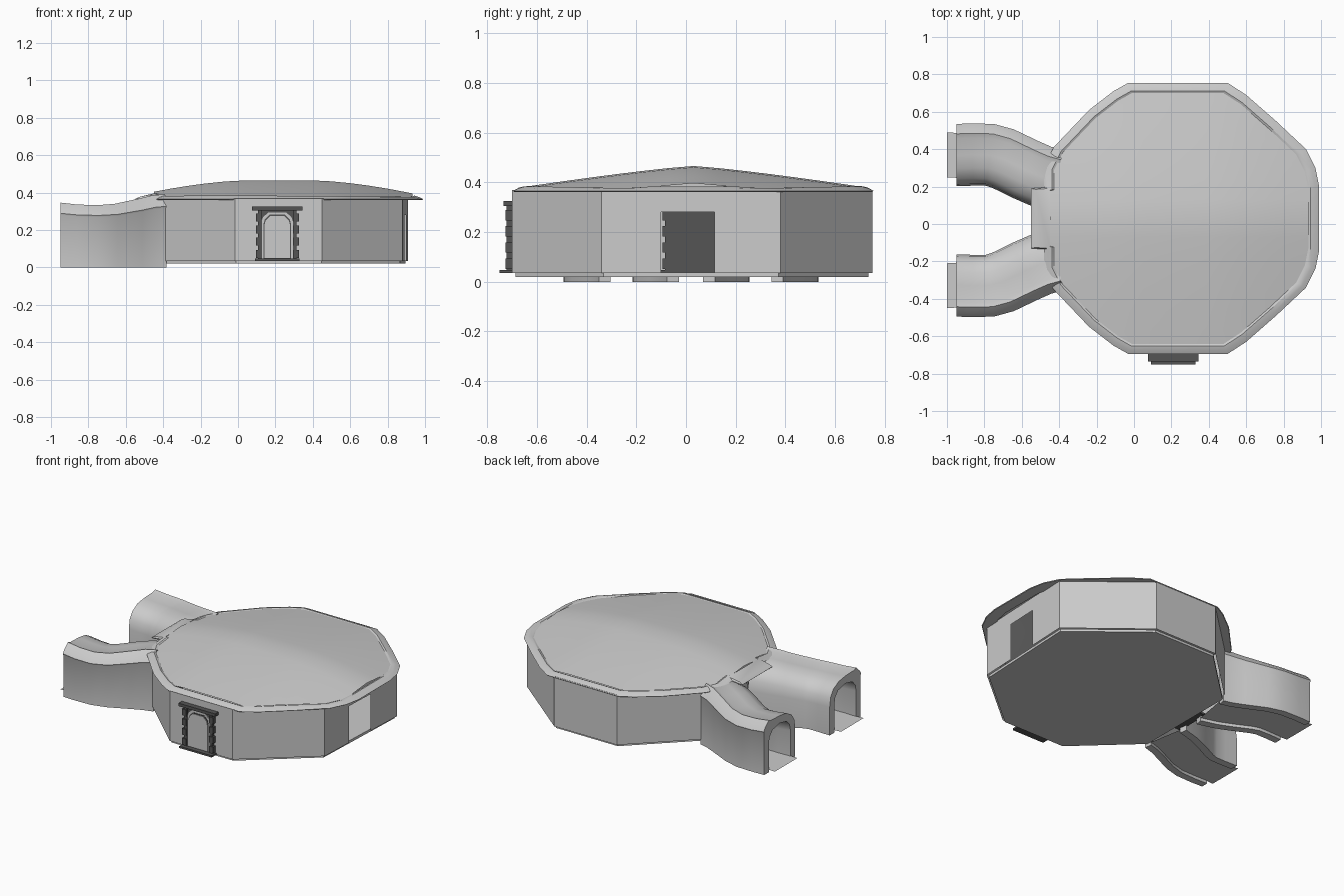
import bpy, bmesh, math
from mathutils import Vector, Matrix

if "Cube" in bpy.data.objects:
    bpy.data.objects.remove(bpy.data.objects["Cube"])

CX, CY = 0.22, 0.025          # middle of the main building
WALL_Z0, WALL_Z1 = 0.035, 0.37


def material(name, v):
    m = bpy.data.materials.new(name)
    m.diffuse_color = (v, v, v, 1)
    m.use_nodes = True
    m.node_tree.nodes["Principled BSDF"].inputs["Base Color"].default_value = m.diffuse_color
    return m


GREY = material("plaster_grey", 0.6)
DARK = material("dark_timber", 0.09)


def make(name, verts, faces, mat, smooth=False, fix=True):
    me = bpy.data.meshes.new(name)
    me.from_pydata([tuple(v) for v in verts], [], faces)
    me.materials.append(mat)
    ob = bpy.data.objects.new(name, me)
    bpy.context.collection.objects.link(ob)
    if fix:
        bm = bmesh.new()
        bm.from_mesh(me)
        bmesh.ops.recalc_face_normals(bm, faces=bm.faces)
        bm.to_mesh(me)
        bm.free()
    if smooth:
        bpy.ops.object.select_all(action='DESELECT')
        ob.select_set(True)
        bpy.context.view_layer.objects.active = ob
        bpy.ops.object.shade_smooth_by_angle(angle=math.radians(32))
    return ob


def prism(name, pts, z0, z1, mat):
    n = len(pts)
    v = [(x, y, z0) for x, y in pts] + [(x, y, z1) for x, y in pts]
    f = [(i, (i + 1) % n, (i + 1) % n + n, i + n) for i in range(n)]
    return make(name, v, f + [tuple(range(n)), tuple(range(n, 2 * n))], mat)


def scaled(pts, s):
    return [(CX + (x - CX) * s, CY + (y - CY) * s) for x, y in pts]


# eight-sided wall shell, with a doorway in the right-hand wall (index 2)
PLAN = [(-0.015, -0.70), (0.45, -0.70), (0.88, -0.34), (0.91, 0.38),
        (0.45, 0.75), (-0.015, 0.75), (-0.40, 0.38), (-0.40, -0.34)]
wv, wf = [], []


def panel(p, q, z0, z1):
    b = len(wv)
    wv.extend([(*p, z0), (*q, z0), (*q, z1), (*p, z1)])
    wf.append((b, b + 1, b + 2, b + 3))


for i, p in enumerate(PLAN):
    p, q = Vector(p), Vector(PLAN[(i + 1) % 8])
    if i == 2:
        a, b = p.lerp(q, 0.333), p.lerp(q, 0.632)
        panel(p, a, WALL_Z0, WALL_Z1)
        panel(b, q, WALL_Z0, WALL_Z1)
        panel(a, b, 0.28, WALL_Z1)
    else:
        panel(p, q, WALL_Z0, WALL_Z1)
make("walls", wv, wf, GREY, fix=False)
prism("floor_slab", scaled(PLAN, 0.98), 0.02, 0.037, GREY)

# roof outline, mirrored about the ridge
HALF = [(0.99, .17), (0.97, .27), (0.92, .37), (0.76, .52), (0.6, .66), (0.5, .725),
        (-0.03, .725), (-.11, .68), (-.24, .58), (-.43, .38), (-.48, .28),
        (-.48, .165), (-.55, .16)]
RC = 0.03
OUT = [(x, RC + y) for x, y in HALF] + [(x, RC - y) for x, y in reversed(HALF)]


def roof_z(x, y):
    a = abs(y - RC) / 0.72
    b = max(0, abs(x - CX) - 0.17) / 0.6
    return max(0.372, 0.465 - 0.09 * a ** 1.2 - 0.082 * b ** 1.6)


def ring(s):
    pts = scaled(OUT, s)
    return [(max(x, -0.45), y) for x, y in pts] if s < 0.95 else pts


# rolled eave
rv, rf = [], []
n = len(OUT)
LEVELS = [(0.9, None), (0.995, -0.010), (1.0, -0.006), (0.97, 0.004),
          (0.94, 0.006), (0.915, -0.006)]
for s, dz in LEVELS:
    for x, y in ring(s):
        rv.append((x, y, 0.362 if dz is None else roof_z(x, y) + dz))
for k in range(len(LEVELS) - 1):
    for i in range(n):
        j = (i + 1) % n
        rf.append((k * n + i, k * n + j, (k + 1) * n + j, (k + 1) * n + i))
make("roof_eave", rv, rf, GREY, True, fix=False)

# shallow ridged dome, cut into a grid and lifted
bm = bmesh.new()
bm.faces.new([bm.verts.new((x, y, 0)) for x, y in reversed(ring(0.925))])
cuts = [((x, 0, 0), (1, 0, 0)) for x in (-.36, -.27, -.18, -.07, .05, .22, .39, .5, .6, .7, .8)]
cuts += [((0, RC + d, 0), (0, 1, 0)) for d in (-.6, -.5, -.4, -.3, -.2, -.1, 0, .1, .2, .3, .4, .5, .6)]
for co, no in cuts:
    bmesh.ops.bisect_plane(bm, geom=bm.verts[:] + bm.edges[:] + bm.faces[:],
                           plane_co=co, plane_no=no)
for v in bm.verts:
    v.co.z = roof_z(v.co.x, v.co.y) + 0.001
for f in bm.faces:
    f.normal_update()
    if f.normal.z < 0:
        f.normal_flip()
me = bpy.data.meshes.new("roof_dome")
bm.to_mesh(me)
bm.free()
dome = make("roof_dome", [v.co for v in me.vertices],
            [tuple(p.vertices) for p in me.polygons], GREY, True, fix=False)

# tunnels: stations are x, y, turn of the section, height scale
PATH = [(-0.95, -0.327, 0, 1.0), (-0.86, -0.33, 0, .97), (-0.77, -0.328, 8, .96),
        (-0.70, -0.308, 20, .98), (-0.58, -0.25, 25, 1.06), (-0.50, -0.215, 20, 1.11),
        (-0.41, -0.19, 10, 1.13)]
# section: u towards the outer side, z up
OUTER = [(.163, 0), (.163, .28), (.168, .29), (.15, .315), (.115, .347), (.09, .338),
         (0, .335), (-.07, .325), (-.125, .295), (-.155, .25), (-.165, .19), (-.165, 0)]
INNER = [(-.115, 0), (-.115, .19), (-.105, .235), (-.075, .268), (0, .285),
         (.075, .268), (.105, .235), (.115, .19), (.115, 0)]
SECTION = OUTER + INNER


def place(u, st, side):
    x, y, turn, _ = st
    t = math.radians(turn)
    y = y - u * math.cos(t)
    return x + u * math.sin(t), (y if side > 0 else 0.04 - y)


for side, name in ((1, "front"), (-1, "back")):
    m = len(SECTION)
    tv = [(*place(u, st, side), z * st[3]) for st in PATH for u, z in SECTION]
    tf = []
    for k in range(len(PATH) - 1):
        for i in range(m):
            j = (i + 1) % m
            tf.append((k * m + i, k * m + j, (k + 1) * m + j, (k + 1) * m + i))
    tf += [tuple(range(m)), tuple(range((len(PATH) - 1) * m, len(PATH) * m))]
    make(name + "_tunnel", tv, tf, GREY, True)
    # thin floor sheet poking out of the open end
    stations = [(-1.0, -0.33, 0, 1)] + PATH
    fv = [(*place(u, st, side), 0.02) for st in stations for u in (-.12, .12)]
    ff = [(2 * k, 2 * k + 1, 2 * k + 3, 2 * k + 2) for k in range(len(stations) - 1)]
    make(name + "_tunnel_floor", fv, ff, GREY)


# doors, drawn facing -y around the origin and then placed
def box(name, x0, x1, y0, y1, z0, z1, mat, mx):
    ob = prism(name, [(x0, y0), (x1, y0), (x1, y1), (x0, y1)], z0, z1, mat)
    ob.data.transform(mx)


def arch(half, z0, z1):
    c = half * 0.55
    return [(-half, z0), (half, z0), (half, z1 - .05), (half * .9, z1 - .025), (c, z1),
            (-c, z1), (-half * .9, z1 - .025), (-half, z1 - .05)]


def plate(name, pts, y0, y1, mat, mx):
    ob = prism(name, [(x, z) for x, z in pts], y0, y1, mat)
    ob.data.transform(mx @ Matrix(((1, 0, 0, 0), (0, 0, 1, 0), (0, 1, 0, 0), (0, 0, 0, 1))))


def door(name, mx):
    box(name + "_lintel", -.135, .135, -.035, .01, .305, .325, DARK, mx)
    box(name + "_sill", -.12, .12, -.05, .01, .035, .047, DARK, mx)
    box(name + "_backing", -.10, .10, -.010, .005, .045, .306, DARK, mx)
    for s in (-1, 1):
        a, b = sorted((s * .083, s * .104))
        box(name + "_post", a, b, -.022, .01, .045, .306, DARK, mx)
        for k in range(4):
            a, b = sorted((s * .085, s * .115))
            z = .052 + k * .065
            box(name + "_post_block", a, b, -.027, .01, z, z + .042, DARK, mx)
    plate(name + "_arch_trim", arch(.084, .047, .295), -.016, -.008, GREY, mx)
    plate(name + "_arch_gap", arch(.074, .047, .282), -.018, -.015, DARK, mx)
    plate(name + "_leaf", arch(.069, .05, .275), -.022, -.016, GREY, mx)


door("front_door", Matrix.Translation((0.21, -0.70, 0)))
door("left_door", Matrix.Translation((-0.40, 0.02, 0)) @ Matrix.Rotation(-math.pi / 2, 4, 'Z'))
